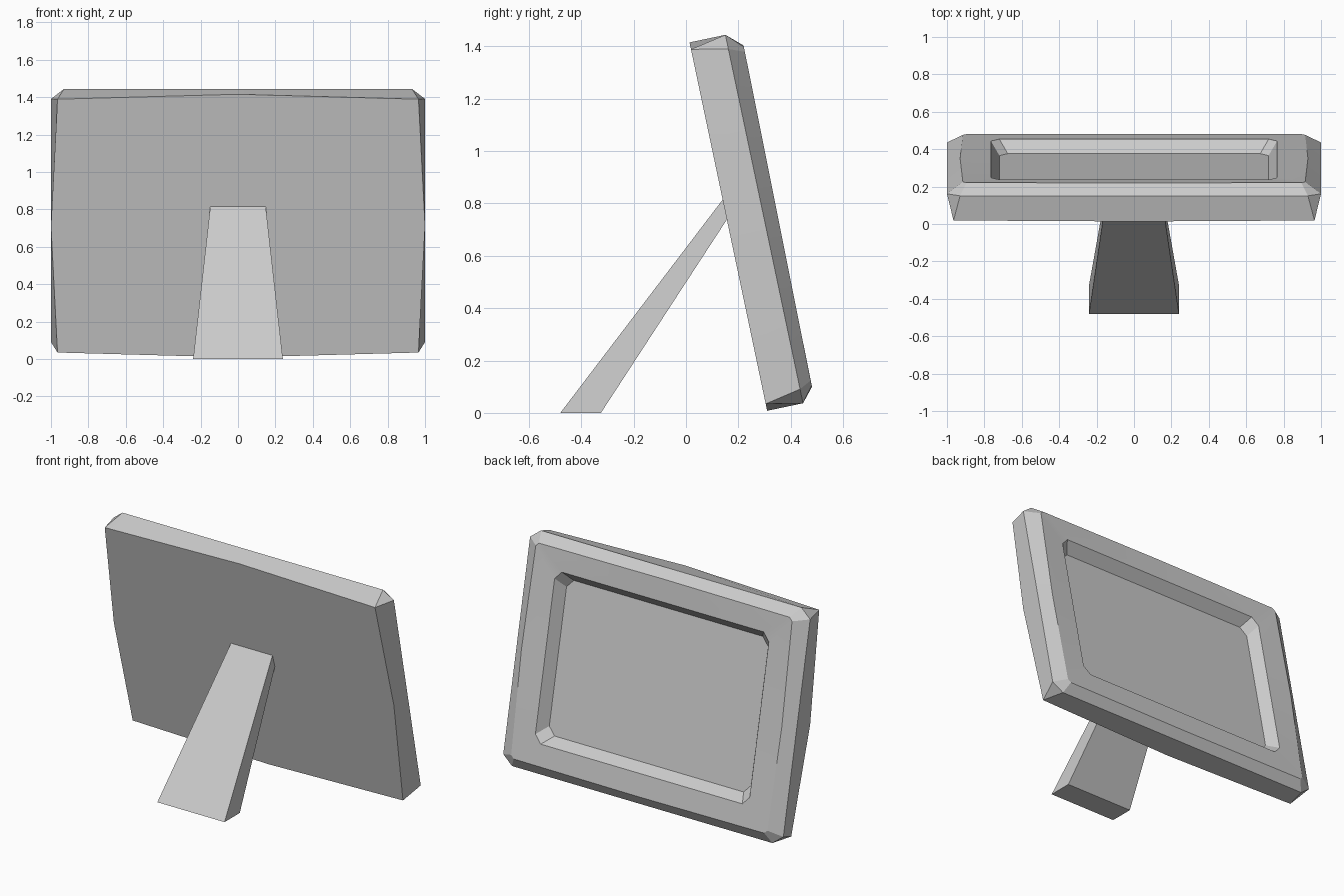
import bpy, bmesh, math
from mathutils import Vector

if "Cube" in bpy.data.objects:
    bpy.data.objects.remove(bpy.data.objects["Cube"])

grey = bpy.data.materials.new("plain grey")
grey.diffuse_color = (0.6, 0.6, 0.6, 1)
grey.use_nodes = True
grey.node_tree.nodes["Principled BSDF"].inputs["Base Color"].default_value = grey.diffuse_color


def finish(bm, name):
    bmesh.ops.remove_doubles(bm, verts=bm.verts[:], dist=0.0005)
    bmesh.ops.recalc_face_normals(bm, faces=bm.faces[:])
    me = bpy.data.meshes.new(name)
    bm.to_mesh(me)
    bm.free()
    me.materials.append(grey)
    for p in me.polygons:
        p.use_smooth = True
    me.set_sharp_from_angle(angle=math.radians(20))
    ob = bpy.data.objects.new(name, me)
    bpy.context.collection.objects.link(ob)
    return ob


# Leaning plane of the frame: u across, v up the frame, w towards the viewer
TILT = math.radians(11.9)
BASE = Vector((0, 0.31, 0.008))
UP = Vector((0, -math.sin(TILT), math.cos(TILT)))
OUT = Vector((0, math.cos(TILT), math.sin(TILT)))
MID = 0.719


def ring(bm, hu, hv, cu, cv, w, bow=(0, 0), lean=0.0):
    """Rectangle with cut corners and bowed side midpoints: 12 points."""
    pts = [(hu + bow[0], 0), (hu, hv - cv), (hu - cu, hv),
           (0, hv + bow[1]), (cu - hu, hv), (-hu, hv - cv)]
    pts += [(-u, -v) for u, v in pts]
    return [bm.verts.new(BASE + Vector((u, 0, 0)) + UP * (MID + v)
                         + OUT * (w + lean * v)) for u, v in pts]


# Picture frame: back, outer ridge, front ridge, opening, recessed panel
bm = bmesh.new()
rings = [
    ring(bm, 0.965, 0.692, 0, 0, 0.0, (0.035, 0.027)),
    ring(bm, 1.0, 0.719, 0.07, 0.055, 0.14),
    ring(bm, 0.915, 0.66, 0.02, 0.02, 0.193, (0.015, 0.005), 0.01),
    ring(bm, 0.765, 0.525, 0.045, 0.05, 0.188),
    ring(bm, 0.72, 0.475, 0.045, 0.05, 0.119),
]
for a, b in zip(rings, rings[1:]):
    for i in range(12):
        j = (i + 1) % 12
        bm.faces.new((a[i], a[j], b[j], b[i]))
bm.faces.new(rings[0])
bm.faces.new(rings[-1])
finish(bm, "picture_frame")

# Tapered support leg, its top sunk slightly into the frame
bm = bmesh.new()
profile = [(-0.48, 0, 0.24), (-0.325, 0, 0.24),
           (0.18, 0.775, 0.15), (0.148, 0.825, 0.147)]
sides = [[bm.verts.new((s * x, y, z)) for y, z, x in profile] for s in (-1, 1)]
for i in range(4):
    j = (i + 1) % 4
    bm.faces.new((sides[0][i], sides[0][j], sides[1][j], sides[1][i]))
for s in sides:
    bm.faces.new(s)
finish(bm, "support_leg")
